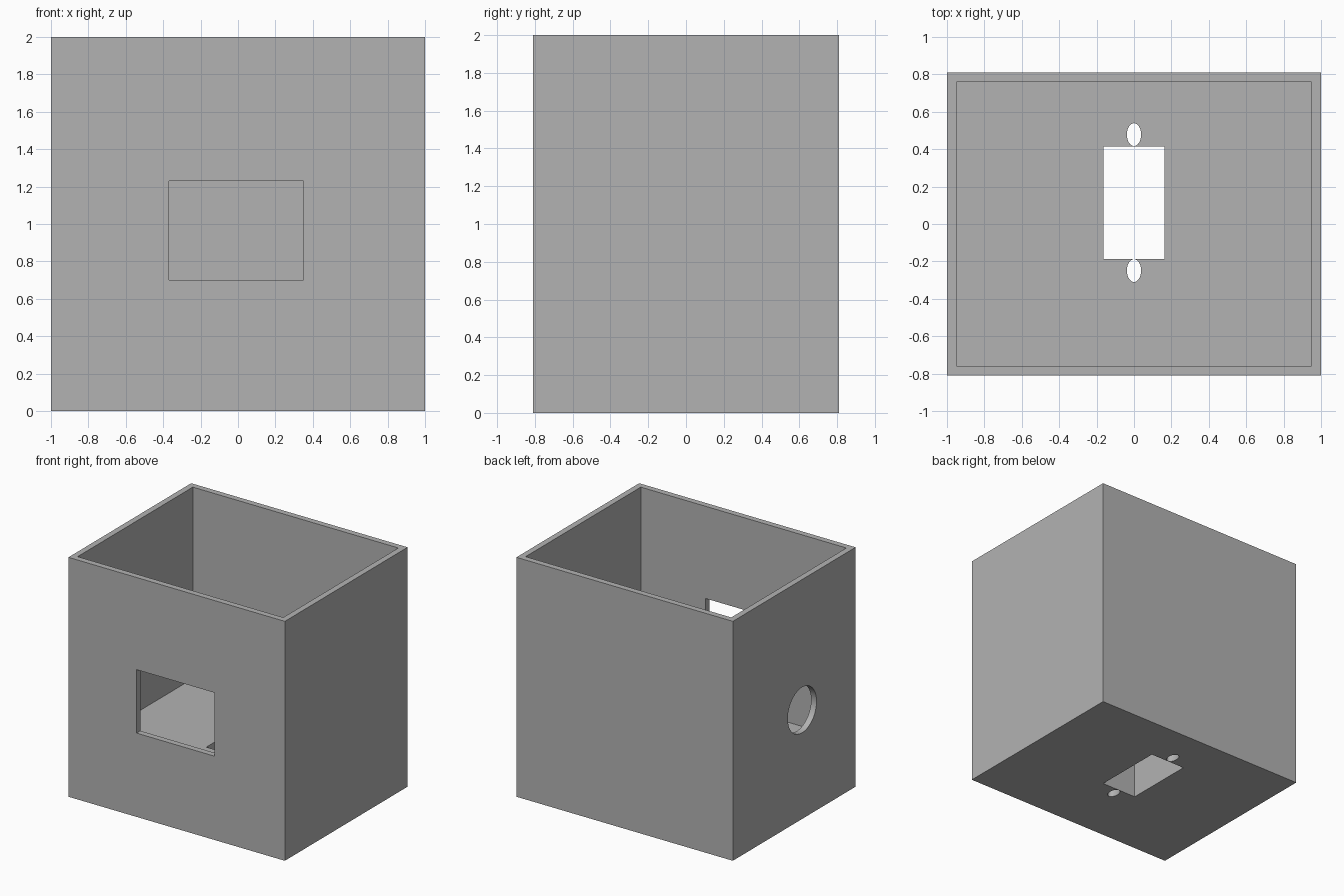
import bpy
import math

cube = bpy.data.objects.get("Cube")
if cube:
    bpy.data.objects.remove(cube, do_unlink=True)

grey = bpy.data.materials.new("plain grey")
grey.use_nodes = True
colour = (0.45, 0.45, 0.45, 1)
grey.diffuse_color = colour
grey.node_tree.nodes["Principled BSDF"].inputs["Base Color"].default_value = colour


def finish(name):
    ob = bpy.context.object
    ob.name = name
    ob.data.materials.append(grey)
    bpy.ops.object.transform_apply(location=True, rotation=True, scale=True)
    return ob


def box(name, low, high):
    """Box between two opposite corners."""
    centre = [(a + b) / 2 for a, b in zip(low, high)]
    bpy.ops.mesh.primitive_cube_add(size=1, location=centre)
    bpy.context.object.scale = [b - a for a, b in zip(low, high)]
    return finish(name)


def round_cutter(name, centre, radii, depth, rotation=(0, 0, 0)):
    """Round or oval cylinder."""
    bpy.ops.mesh.primitive_cylinder_add(vertices=64, radius=1, depth=depth,
                                        location=centre, rotation=rotation)
    bpy.context.object.scale = (*radii, 1)
    return finish(name)


# Open-topped housing with thin walls and a thick floor
W, D, H = 1.0, 0.81, 2.0
WALL, FLOOR = 0.05, 0.40
housing = box("housing", (-W, -D, 0), (W, D, H))

cutters = [
    box("cavity_cutter", (WALL - W, WALL - D, FLOOR), (W - WALL, D - WALL, H + 0.2)),
    # Rectangular window in the front wall
    box("window_cutter", (-0.37, -D - 0.1, 0.70), (0.35, -D + 0.1, 1.23)),
    # Slot through the floor
    box("slot_cutter", (-0.163, -0.186, -0.1), (0.163, 0.415, FLOOR + 0.1)),
    # Round cable hole in the side wall
    round_cutter("cable_hole_cutter", (-W, -0.105, 0.91), (0.19, 0.19), 0.3,
                 (0, math.pi / 2, 0)),
]
# Oval screw holes at both ends of the slot
for y in (0.478, -0.249):
    cutters.append(round_cutter("screw_hole_cutter", (0, y, FLOOR / 2),
                                (0.038, 0.061), FLOOR + 0.2))

for cutter in cutters:
    cutter.hide_render = True
    mod = housing.modifiers.new(cutter.name, 'BOOLEAN')
    mod.operation = 'DIFFERENCE'
    mod.solver = 'EXACT'
    mod.object = cutter

# Bake the cuts and drop the cutters
bpy.ops.object.select_all(action='DESELECT')
housing.select_set(True)
bpy.context.view_layer.objects.active = housing
for mod in list(housing.modifiers):
    bpy.ops.object.modifier_apply(modifier=mod.name)
for cutter in cutters:
    bpy.data.objects.remove(cutter, do_unlink=True)
bpy.ops.object.shade_smooth_by_angle(angle=math.radians(30))
